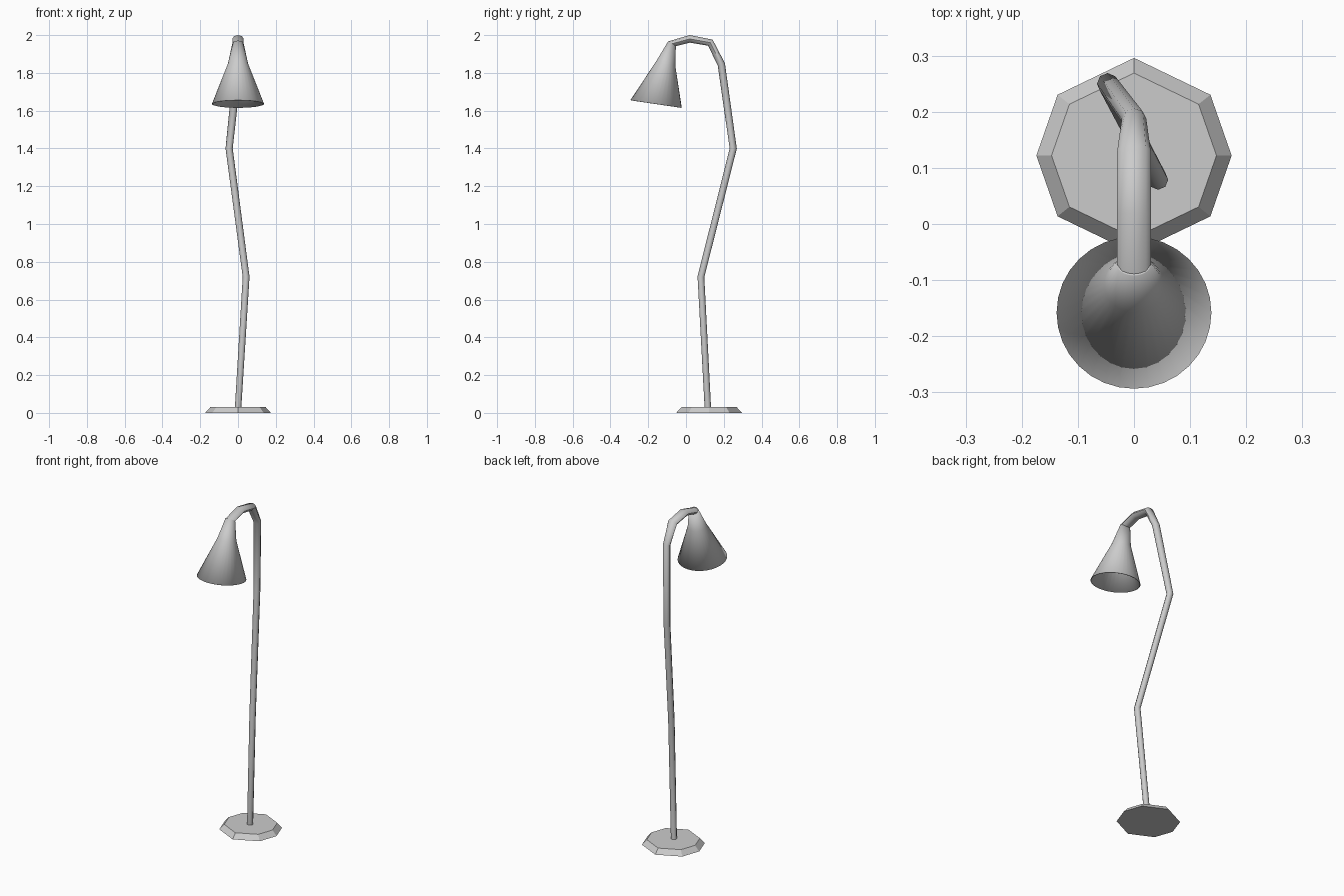
import bpy, bmesh, math
from mathutils import Vector

if "Cube" in bpy.data.objects:
    bpy.data.objects.remove(bpy.data.objects["Cube"])


def loft(name, rings, sides, cap_start=False, cap_end=False, thickness=0, smooth=50):
    """Skin a tube through rings of (centre, direction, half width x, half depth)."""
    bm = bmesh.new()
    loops = []
    for centre, direction, rx, ry in rings:
        t = Vector(direction).normalized()
        u = (Vector((1, 0, 0)) - t * t.x).normalized()
        v = t.cross(u)
        loops.append([bm.verts.new(Vector(centre)
                      + u * rx * math.cos(2 * math.pi * i / sides)
                      + v * ry * math.sin(2 * math.pi * i / sides)) for i in range(sides)])
    for a, b in zip(loops, loops[1:]):
        for i in range(sides):
            j = (i + 1) % sides
            bm.faces.new((a[i], a[j], b[j], b[i]))
    if cap_start:
        bm.faces.new(loops[0][::-1])
    if cap_end:
        bm.faces.new(loops[-1])
    return finish(name, bm, smooth, thickness)


def finish(name, bm, smooth=None, thickness=0):
    bmesh.ops.recalc_face_normals(bm, faces=bm.faces[:])
    me = bpy.data.meshes.new(name)
    bm.to_mesh(me)
    bm.free()
    ob = bpy.data.objects.new(name, me)
    bpy.context.collection.objects.link(ob)
    if thickness:
        mod = ob.modifiers.new("wall", 'SOLIDIFY')
        mod.thickness = thickness
        mod.offset = -1
    if smooth:
        bpy.ops.object.select_all(action='DESELECT')
        ob.select_set(True)
        bpy.context.view_layer.objects.active = ob
        bpy.ops.object.shade_smooth_by_angle(angle=math.radians(smooth))
    return ob


# Base: slightly uneven octagonal foot with sloping sides
bm = bmesh.new()
loops = []
for r, z in ((0.174, 0.0), (0.147, 0.03)):
    loops.append([bm.verts.new((r * math.cos(math.radians(a)),
                                0.122 + r * math.sin(math.radians(a)), z))
                  for a in (0, 38.5, 90, 141.5, 180, 218.5, 270, 321.5)])
for i in range(8):
    j = (i + 1) % 8
    bm.faces.new((loops[0][i], loops[0][j], loops[1][j], loops[1][i]))
bm.faces.new(loops[0][::-1])
bm.faces.new(loops[1])
finish("base", bm)

# Pole and arched neck: bent tube, wider across the arch
points = [((0, 0.116, 0.02), 0.017, 0.017),
          ((0.043, 0.079, 0.72), 0.018, 0.018),
          ((-0.047, 0.25, 1.40), 0.019, 0.019),
          ((0, 0.187, 1.845), 0.022, 0.020),
          ((0, 0.129, 1.96), 0.030, 0.020),
          ((0, 0.02, 1.98), 0.030, 0.020),
          ((0, -0.075, 1.954), 0.030, 0.022)]
pts = [Vector(p[0]) for p in points]
segs = [(b - a).normalized() for a, b in zip(pts, pts[1:])]
neck_dir = Vector((0, -0.6, -0.8))
dirs = [Vector((0, 0, 1))] + [a + b for a, b in zip(segs, segs[1:])] + [neck_dir]
loft("pole", [(p, d, w, h) for (p, w, h), d in zip(points, dirs)], 8, True, True)

# Shade: flared hollow cone hanging from the neck
shade = [((0, -0.073, 1.956), neck_dir, 0.030, 0.024),
         ((0, -0.107, 1.85), (0, -0.25, -1), 0.053, 0.052),
         ((0, -0.158, 1.636), (0, -0.15, -1), 0.138, 0.137)]
loft("shade", shade, 32, thickness=0.004)
